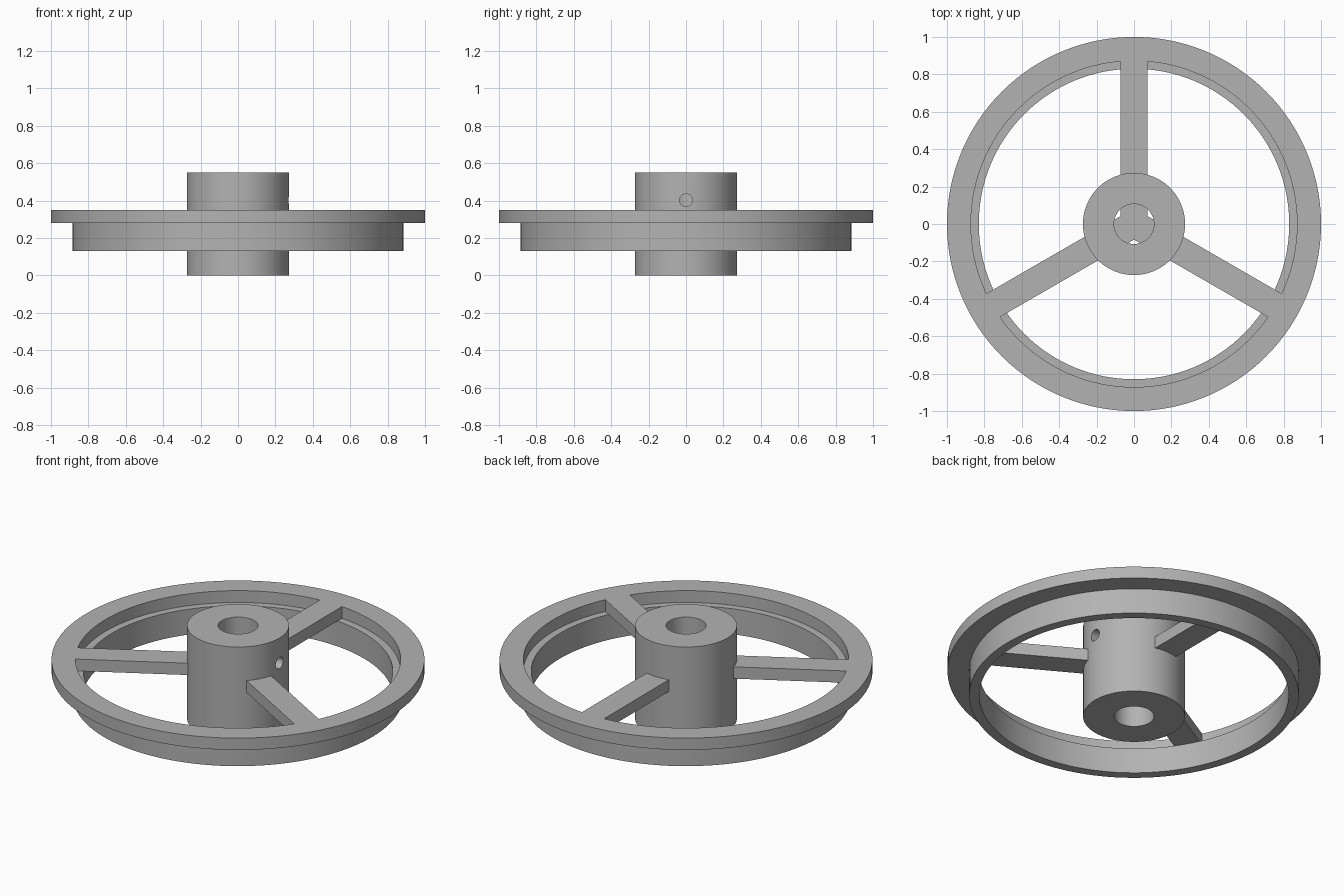
import bpy, bmesh, math
from mathutils import Matrix

if "Cube" in bpy.data.objects:
    bpy.data.objects.remove(bpy.data.objects["Cube"])

SEG = 128
metal = bpy.data.materials.new("grey_metal")
metal.diffuse_color = (0.45, 0.45, 0.45, 1)
metal.use_nodes = True
metal.node_tree.nodes["Principled BSDF"].inputs["Base Color"].default_value = metal.diffuse_color


def finish(name, bm):
    bmesh.ops.recalc_face_normals(bm, faces=bm.faces)
    mesh = bpy.data.meshes.new(name)
    bm.to_mesh(mesh)
    bm.free()
    mesh.materials.append(metal)
    obj = bpy.data.objects.new(name, mesh)
    bpy.context.collection.objects.link(obj)
    return obj


def lathe(name, profile):
    """Revolve a closed (radius, z) profile about the z axis."""
    bm = bmesh.new()
    rings = []
    for i in range(SEG):
        a = 2 * math.pi * i / SEG
        rings.append([bm.verts.new((r * math.cos(a), r * math.sin(a), z)) for r, z in profile])
    n = len(profile)
    for i in range(SEG):
        a, b = rings[i], rings[(i + 1) % SEG]
        for j in range(n):
            k = (j + 1) % n
            bm.faces.new((a[j], b[j], b[k], a[k]))
    return finish(name, bm)


def boolean(target, tool, operation):
    mod = target.modifiers.new(operation.lower(), 'BOOLEAN')
    mod.operation = operation
    mod.solver = 'EXACT'
    mod.object = tool
    bpy.ops.object.select_all(action='DESELECT')
    bpy.context.view_layer.objects.active = target
    target.select_set(True)
    bpy.ops.object.modifier_apply(modifier=mod.name)
    bpy.data.objects.remove(tool)


# Hub: a tall sleeve with a central bore
hub = lathe("hub", [(0.107, 0), (0.273, 0), (0.273, 0.55), (0.107, 0.55)])

# Set screw hole on the right side, from the outside into the bore
bm = bmesh.new()
bmesh.ops.create_cone(bm, cap_ends=True, segments=32, radius1=0.034, radius2=0.034, depth=0.3,
                      matrix=Matrix.Translation((0.21, 0, 0.402)) @ Matrix.Rotation(math.pi / 2, 4, 'Y'))
boolean(hub, finish("screw_hole_cutter", bm), 'DIFFERENCE')

# Three spokes as one star plate, meeting in the centre of the bore
HALF, REACH = 0.0725, 0.878
bm = bmesh.new()
outline = []
for k in range(3):
    a = math.radians(90 + 120 * k)
    c, s = math.cos(a), math.sin(a)
    for side in (-HALF, HALF):
        outline.append((REACH * c - side * s, REACH * s + side * c))
    inner, b = HALF / math.sin(math.pi / 3), a + math.pi / 3
    outline.append((inner * math.cos(b), inner * math.sin(b)))
plate = bm.faces.new([bm.verts.new((x, y, 0.28)) for x, y in outline])
top = bmesh.ops.extrude_face_region(bm, geom=[plate])
bmesh.ops.translate(bm, vec=(0, 0, 0.07),
                    verts=[g for g in top["geom"] if isinstance(g, bmesh.types.BMVert)])
spokes = finish("spokes", bm)

# Rim: wide flange above a narrower ring, with a ledge inside
rim = lathe("rim", [(0.83, 0.13), (0.884, 0.13), (0.884, 0.28), (1, 0.28),
                    (1, 0.35), (0.872, 0.35), (0.872, 0.28), (0.83, 0.28)])

# Join the parts into one solid wheel
boolean(rim, spokes, 'UNION')
boolean(rim, hub, 'UNION')
rim.name = "spoked_wheel"
bpy.ops.object.shade_smooth_by_angle(angle=math.radians(30))
